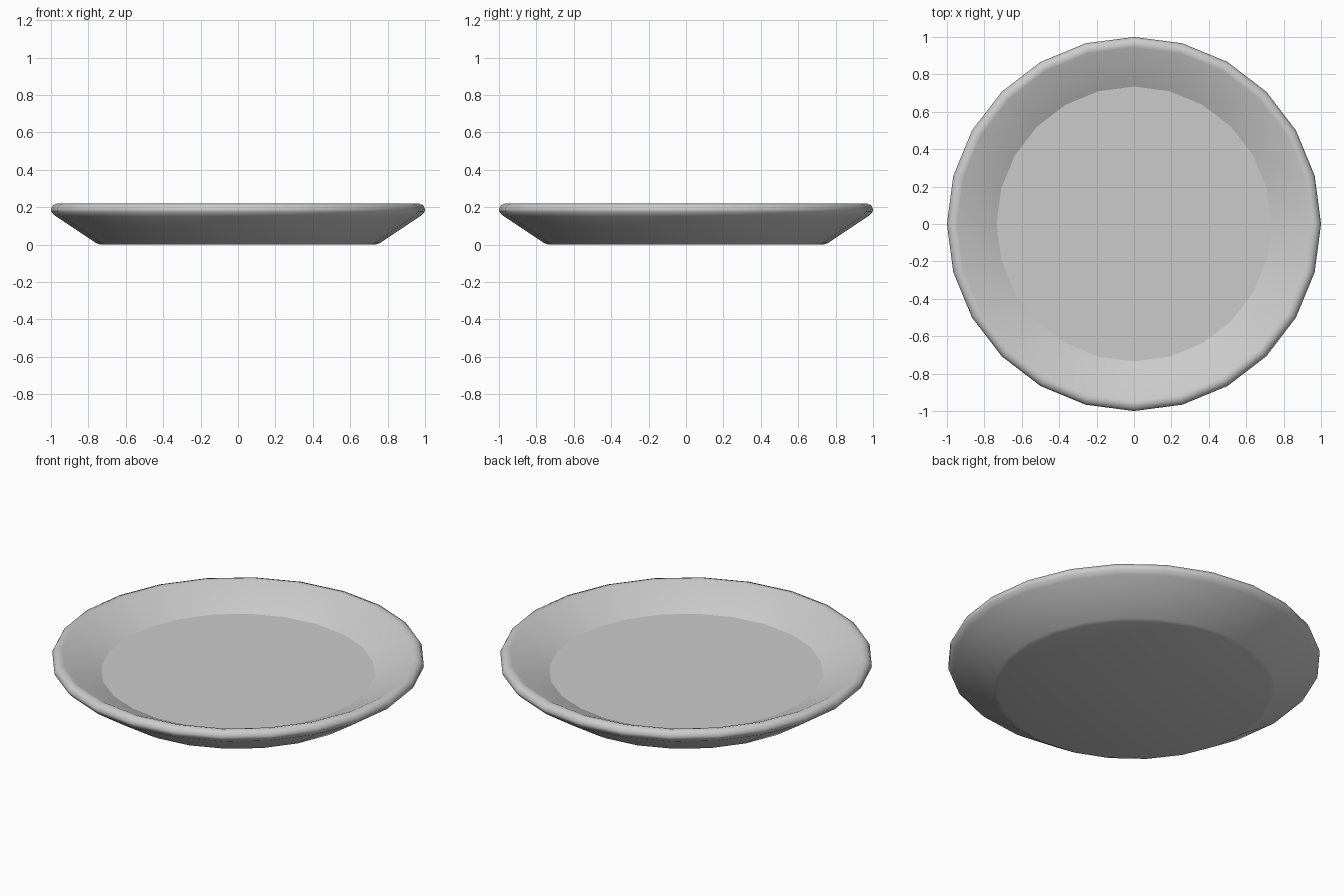
import bpy, bmesh, math

if "Cube" in bpy.data.objects:
    bpy.data.objects.remove(bpy.data.objects["Cube"])

SIDES = 24
# Plate cross-section (radius, height): underside, outer wall, rolled rim, inner wall, floor
PROFILE = [(0.735, 0.0), (0.758, 0.008), (0.975, 0.152), (0.998, 0.175), (1.0, 0.19),
           (0.99, 0.21), (0.965, 0.22), (0.945, 0.215), (0.735, 0.113)]

bm = bmesh.new()
rings = [[bm.verts.new((r * math.cos(2 * math.pi * i / SIDES),
                        r * math.sin(2 * math.pi * i / SIDES), z))
          for i in range(SIDES)] for r, z in PROFILE]

# Walls and rim
for low, high in zip(rings, rings[1:]):
    for i in range(SIDES):
        j = (i + 1) % SIDES
        bm.faces.new((low[i], low[j], high[j], high[i]))

# Flat underside and floor
bm.faces.new(rings[0][::-1])
bm.faces.new(rings[-1])
bmesh.ops.recalc_face_normals(bm, faces=bm.faces[:])

mesh = bpy.data.meshes.new("plate")
bm.to_mesh(mesh)
bm.free()
plate = bpy.data.objects.new("plate", mesh)
bpy.context.collection.objects.link(plate)

# Smooth walls and rim, crisp floor edges
bpy.context.view_layer.objects.active = plate
plate.select_set(True)
bpy.ops.object.shade_smooth_by_angle(angle=math.radians(25))
# Keep the rolled rim smooth
for edge in mesh.edges:
    if all(mesh.vertices[v].co.z > 0.14 for v in edge.vertices):
        edge.use_edge_sharp = False
